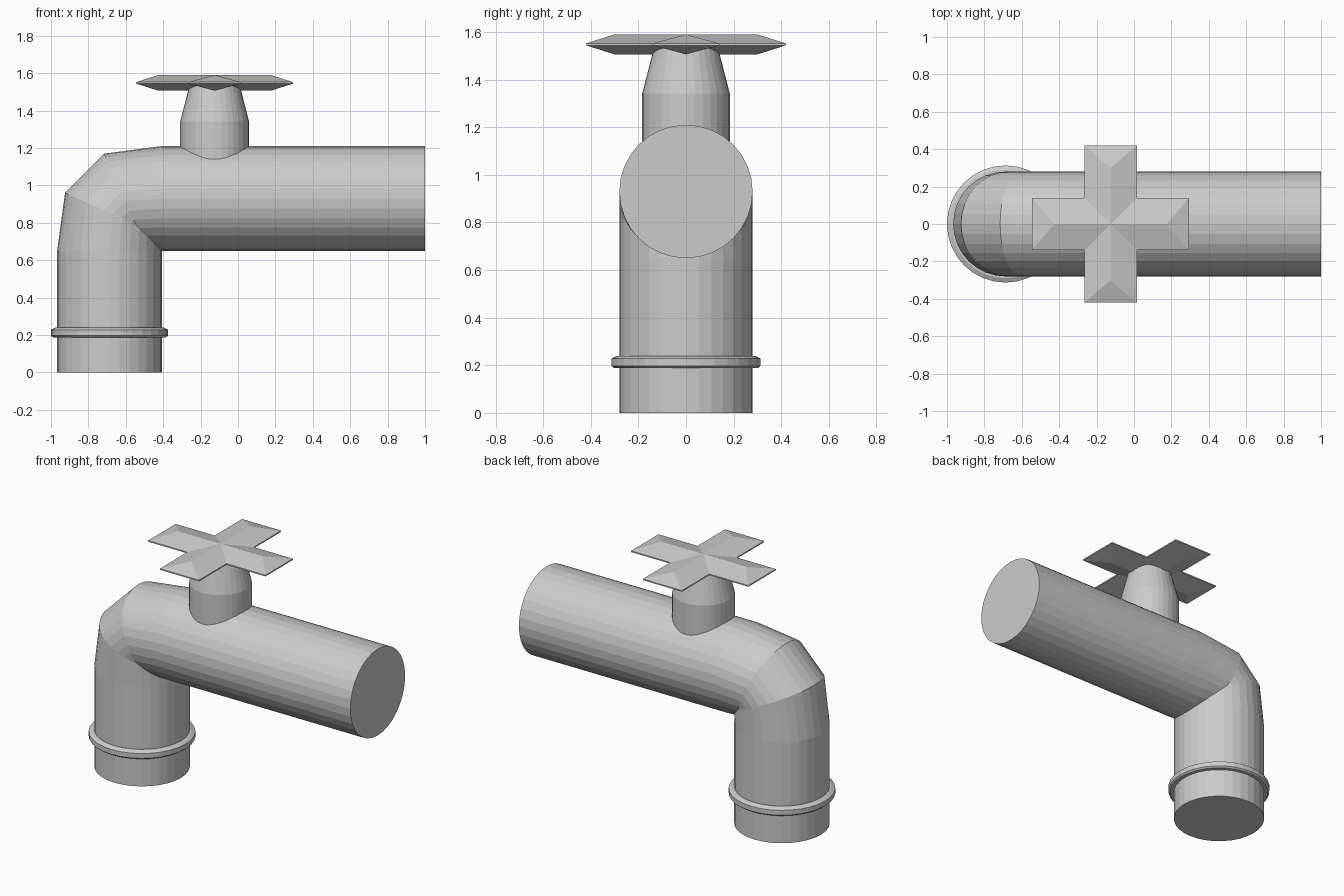
import bpy, bmesh
from math import sin, cos, pi, radians
from mathutils import Vector

if "Cube" in bpy.data.objects:
    bpy.data.objects.remove(bpy.data.objects["Cube"])

SIDES = 32
PIPE_X, VALVE_X = -0.687, -0.125


def finish(name, bm):
    bmesh.ops.recalc_face_normals(bm, faces=bm.faces)
    mesh = bpy.data.meshes.new(name)
    bm.to_mesh(mesh)
    bm.free()
    obj = bpy.data.objects.new(name, mesh)
    bpy.context.collection.objects.link(obj)
    return obj


def loft(name, rings, closed=False):
    """Skin circles given as (x, z, radius, tilt in degrees about y)."""
    bm = bmesh.new()
    loops = []
    for x, z, r, tilt in rings:
        t = radians(tilt)
        u, v = Vector((cos(t), 0, -sin(t))), Vector((0, 1, 0))
        loops.append([bm.verts.new(Vector((x, 0, z)) + r * (u * cos(a) + v * sin(a)))
                      for a in (2 * pi * i / SIDES for i in range(SIDES))])
    pairs = list(zip(loops, loops[1:]))
    if closed:
        pairs.append((loops[-1], loops[0]))
    else:
        bm.faces.new(loops[0])
        bm.faces.new(loops[-1])
    for a, b in pairs:
        for i in range(SIDES):
            j = (i + 1) % SIDES
            bm.faces.new((a[i], a[j], b[j], b[i]))
    return finish(name, bm)


# Bent pipe: upright, three-segment elbow, horizontal run
R = 0.28
loft("pipe", [(PIPE_X, 0, R, 0), (PIPE_X, 0.65, R, 0),
              (-0.669, 0.846, R, 24), (-0.602, 0.914, R, 66),
              (-0.407, 0.93, R, 90), (1.0, 0.93, R, 90)])

# Collar around the outlet
loft("collar", [(PIPE_X, z, r, 0) for r, z in
                ((0.27, 0.188), (0.303, 0.188), (0.313, 0.197),
                 (0.313, 0.228), (0.29, 0.24), (0.27, 0.24))], closed=True)

# Valve stem with tapered top
loft("valve_stem", [(VALVE_X, z, r, 0) for r, z in
                    ((0.184, 0.95), (0.184, 1.342), (0.142, 1.505), (0.133, 1.54))])


# Cross handle: four arms with hipped ridges above and below a thin rim
def cross_handle(name, centre, length=0.42, w=0.14, ridge=0.30, rim=0.004, h=0.042):
    bm = bmesh.new()

    def vert(k, x, y, z):
        for _ in range(k):
            x, y = -y, x
        return bm.verts.new(centre + Vector((x, y, z)))

    for k in range(4):
        for s in (1, -1):
            mid = vert(k, 0, 0, s * h)
            top = vert(k, ridge, 0, s * h)
            a, b = vert(k, length, -w, s * rim), vert(k, length, w, s * rim)
            c, d = vert(k, w, -w, s * rim), vert(k, w, w, s * rim)
            bm.faces.new((a, b, top))
            bm.faces.new((c, a, top, mid))
            bm.faces.new((b, d, mid, top))
        outline = [(w, -w), (length, -w), (length, w), (w, w)]
        for p, q in zip(outline, outline[1:]):
            bm.faces.new((vert(k, *p, -rim), vert(k, *q, -rim),
                          vert(k, *q, rim), vert(k, *p, rim)))
    bmesh.ops.remove_doubles(bm, verts=bm.verts, dist=0.0005)
    return finish(name, bm)


cross_handle("handle", Vector((VALVE_X, 0, 1.548)))
